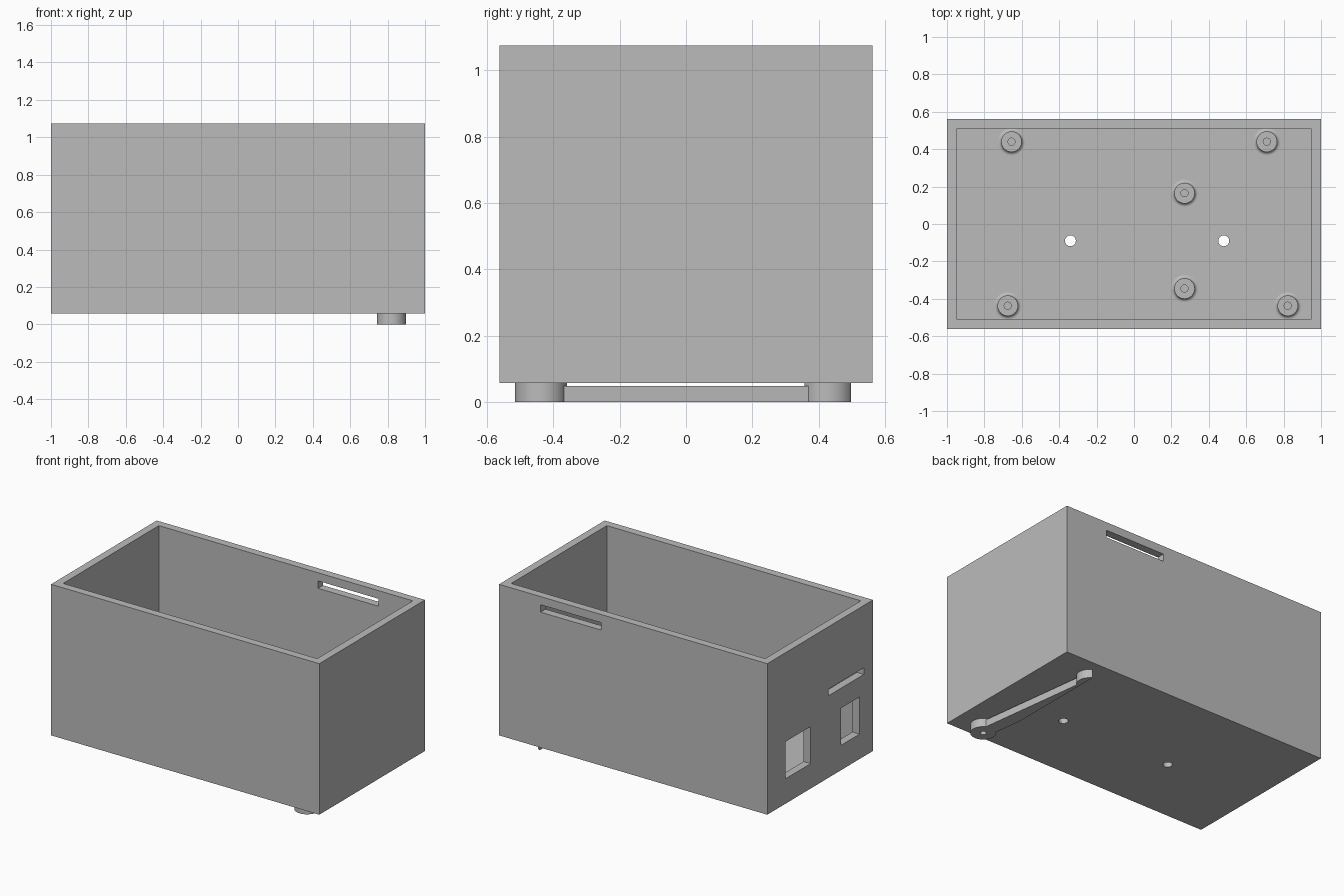
import bpy, bmesh, math
from mathutils import Matrix, Vector

cube = bpy.data.objects.get("Cube")
if cube:
    bpy.data.objects.remove(cube, do_unlink=True)

GREY = 0.5
mat = bpy.data.materials.new("plain grey")
mat.use_nodes = True
mat.diffuse_color = (GREY, GREY, GREY, 1)
mat.node_tree.nodes["Principled BSDF"].inputs["Base Color"].default_value = mat.diffuse_color

BASE, FLOOR, TOP = 0.057, 0.112, 1.075
HALF_X, HALF_Y, WALL = 1.0, 0.5625, 0.053
CUT_X = 0.743  # inner face of the trimmed strut


def finish(name, bm, smooth=False):
    bmesh.ops.recalc_face_normals(bm, faces=bm.faces[:])
    mesh = bpy.data.meshes.new(name)
    bm.to_mesh(mesh)
    bm.free()
    mesh.materials.append(mat)
    obj = bpy.data.objects.new(name, mesh)
    bpy.context.collection.objects.link(obj)
    if smooth:
        bpy.ops.object.select_all(action="DESELECT")
        obj.select_set(True)
        bpy.context.view_layer.objects.active = obj
        bpy.ops.object.shade_smooth_by_angle(angle=math.radians(35))
    return obj


def box(name, lo, hi):
    lo, hi = Vector(lo), Vector(hi)
    bm = bmesh.new()
    place = Matrix.Translation((lo + hi) / 2) @ Matrix.Diagonal((hi - lo).to_4d())
    bmesh.ops.create_cube(bm, size=1, matrix=place)
    return finish(name, bm)


def lathe(name, profile, x, y, clip=False):
    """Spin a (radius, z) profile about a vertical axis at x, y."""
    bm = bmesh.new()
    verts = [bm.verts.new((r, 0, z)) for r, z in profile]
    edges = [bm.edges.new(pair) for pair in zip(verts, verts[1:])]
    bmesh.ops.spin(bm, geom=verts + edges, cent=(0, 0, 0), axis=(0, 0, 1),
                   angle=math.tau, steps=48)
    bmesh.ops.remove_doubles(bm, verts=bm.verts[:], dist=1e-4)
    bmesh.ops.translate(bm, verts=bm.verts[:], vec=(x, y, 0))
    if clip:
        trim(bm)
    return finish(name, bm, True)


def trim(bm):
    """Remove everything on the inner side of the cut plane and cap it."""
    bmesh.ops.bisect_plane(bm, geom=bm.verts[:] + bm.edges[:] + bm.faces[:],
                           plane_co=(CUT_X, 0, 0), plane_no=(1, 0, 0), clear_inner=True)
    bmesh.ops.holes_fill(bm, edges=[e for e in bm.edges if e.is_boundary])


def cut(obj, cutter):
    cutter.hide_render = True
    mod = obj.modifiers.new("cut", "BOOLEAN")
    mod.operation, mod.solver, mod.object = "DIFFERENCE", "EXACT", cutter
    bpy.context.view_layer.objects.active = obj
    bpy.ops.object.modifier_apply(modifier=mod.name)
    bpy.data.objects.remove(cutter, do_unlink=True)


# Open-topped box
case = box("case", (-HALF_X, -HALF_Y, BASE), (HALF_X, HALF_Y, TOP))
cut(case, box("cavity", (WALL - HALF_X, WALL - HALF_Y, FLOOR),
              (HALF_X - WALL, HALF_Y - WALL, TOP + 0.2)))

# Back vent slot, then side ports given as (y0, y1, z0, z1)
cut(case, box("back_slot", (0.24, 0.45, 0.97), (0.69, 0.7, 1.02)))
for y0, y1, z0, z1 in [(0.10, 0.37, 0.225, 0.475),
                       (-0.42, -0.22, 0.225, 0.475),
                       (-0.465, -0.09, 0.61, 0.655)]:
    cut(case, box("side_port", (-1.1, y0, z0), (-0.9, y1, z1)))

# Mounting holes through the floor
for x in (-0.34, 0.48):
    drill = [(0, 0), (0.029, 0), (0.029, 0.2), (0, 0.2)]
    cut(case, lathe("floor_drill", drill, x, -0.09))

# Board standoffs with a flared foot and a blind screw hole
FLARE, POST, HOLE, POST_TOP = 0.073, 0.055, 0.019, 0.205
fillet = [(FLARE - (FLARE - POST) * math.sin(a), FLOOR + (FLARE - POST) * (1 - math.cos(a)))
          for a in (math.pi / 2 * i / 6 for i in range(7))]
standoff = ([(0, FLOOR - 0.01), (FLARE, FLOOR - 0.01)] + fillet
            + [(POST, POST_TOP), (HOLE, POST_TOP), (HOLE, FLOOR + 0.02), (0, FLOOR + 0.02)])
for i, (x, y) in enumerate([(-0.655, 0.44), (0.71, 0.44), (0.27, 0.165),
                            (0.27, -0.345), (-0.675, -0.437), (0.822, -0.437)]):
    lathe(f"standoff_{i + 1}", standoff, x, y)

# Strut under the floor: front boss with a hole, trimmed rear boss and thin bar
R = 0.078
front, rear = Vector((0.821, -0.437, 0)), Vector((0.71, 0.427, 0))
lathe("strut_front_boss", [(0, 0.04), (HOLE, 0.04), (HOLE, 0), (R, 0), (R, BASE), (0, BASE)],
      front.x, front.y)
lathe("strut_rear_boss", [(0, 0), (R, 0), (R, BASE), (0, BASE)], rear.x, rear.y, clip=True)

along = (rear - front).normalized()
side = Vector((along.y, -along.x, 0)) * 0.045
start, end = front + along * 0.05, rear
bm = bmesh.new()
face = bm.faces.new([bm.verts.new(p) for p in (start - side, start + side, end + side, end - side)])
solid = bmesh.ops.extrude_face_region(bm, geom=[face])
bmesh.ops.translate(bm, vec=(0, 0, 0.048),
                    verts=[v for v in solid["geom"] if isinstance(v, bmesh.types.BMVert)])
trim(bm)
finish("strut_bar", bm)
